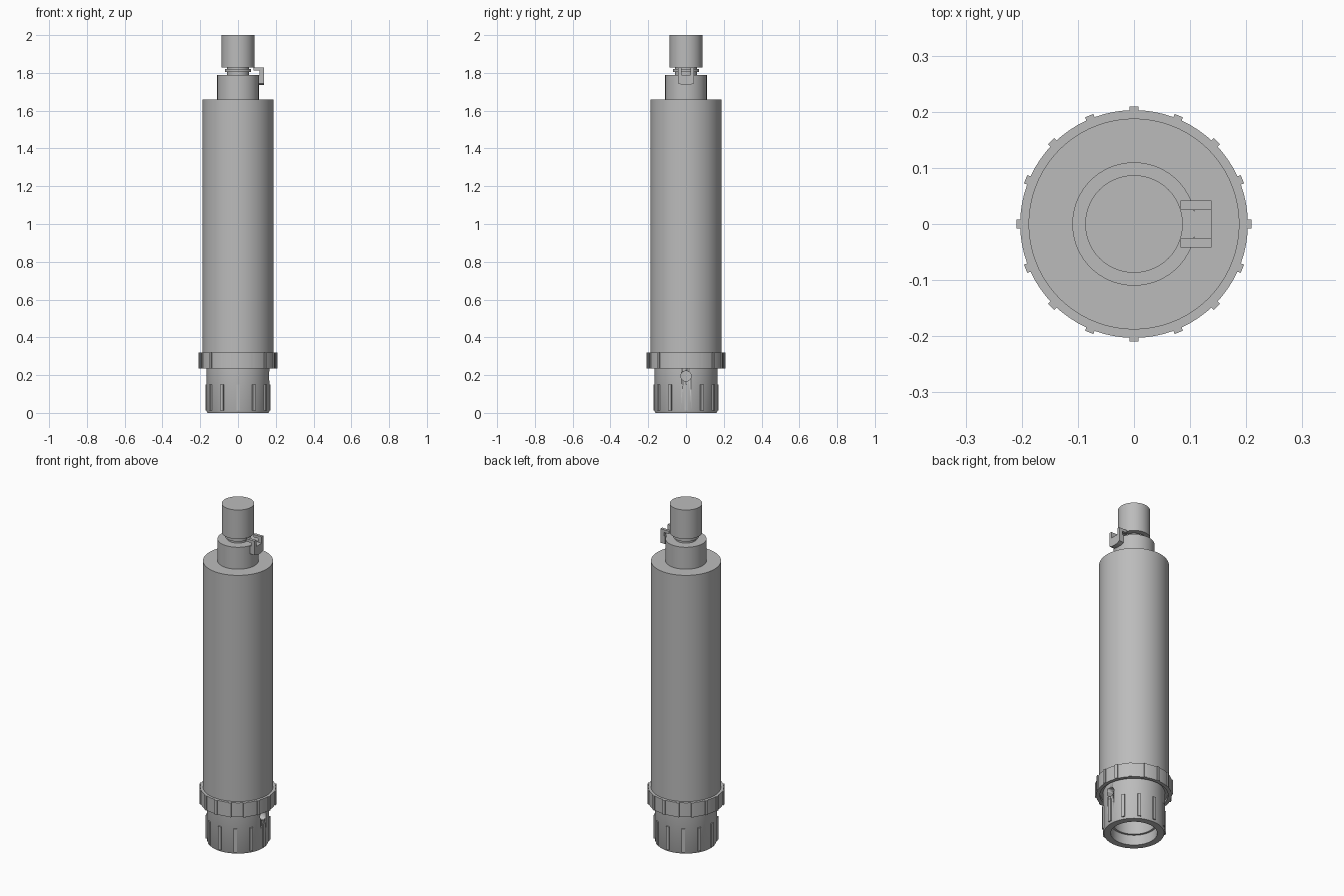
import bpy
import bmesh
import math
from mathutils import Matrix

cube = bpy.data.objects.get("Cube")
if cube:
    bpy.data.objects.remove(cube, do_unlink=True)

grey = bpy.data.materials.new("plain grey")
grey.use_nodes = True
grey.diffuse_color = (0.5, 0.5, 0.5, 1)
grey.node_tree.nodes["Principled BSDF"].inputs["Base Color"].default_value = (0.5, 0.5, 0.5, 1)


def finish(name, bm, smooth=True):
    bmesh.ops.recalc_face_normals(bm, faces=bm.faces)
    mesh = bpy.data.meshes.new(name)
    bm.to_mesh(mesh)
    bm.free()
    mesh.materials.append(grey)
    obj = bpy.data.objects.new(name, mesh)
    bpy.context.collection.objects.link(obj)
    bpy.ops.object.select_all(action="DESELECT")
    obj.select_set(True)
    bpy.context.view_layer.objects.active = obj
    if smooth:
        bpy.ops.object.shade_smooth_by_angle(angle=math.radians(30))
    return obj


def lathe(name, profile, closed=False, steps=72):
    """Spin an (r, z) profile about z; a closed profile makes a hollow ring."""
    bm = bmesh.new()
    verts = [bm.verts.new((r, 0, z)) for r, z in profile]
    pairs = list(zip(verts, verts[1:]))
    if closed:
        pairs.append((verts[-1], verts[0]))
    edges = [bm.edges.new(p) for p in pairs]
    bmesh.ops.spin(bm, geom=verts + edges, cent=(0, 0, 0), axis=(0, 0, 1),
                   angle=math.tau, steps=steps, use_duplicate=False)
    bmesh.ops.remove_doubles(bm, verts=bm.verts, dist=0.0001)
    return finish(name, bm)


def add_box(bm, low, high, turn=0):
    size = [b - a for a, b in zip(low, high)]
    mid = [(a + b) / 2 for a, b in zip(low, high)]
    matrix = Matrix.Rotation(turn, 4, "Z") @ Matrix.Translation(mid) @ Matrix.Diagonal((*size, 1))
    bmesh.ops.create_cube(bm, size=1, matrix=matrix)


def ribs(name, count, inner, outer, width, bottom, top):
    bm = bmesh.new()
    for i in range(count):
        add_box(bm, (inner, -width / 2, bottom), (outer, width / 2, top), math.tau * i / count)
    finish(name, bm, smooth=False)


# Main tube, shoulder neck, stem and top cap
lathe("main_tube", [(0, 0.25), (0.188, 0.25), (0.188, 1.66), (0, 1.66)])
lathe("upper_neck", [(0, 1.65), (0.11, 1.65), (0.11, 1.79), (0, 1.79)])
lathe("stem", [(0, 1.78), (0.057, 1.78), (0.057, 1.805), (0.07, 1.805),
               (0.07, 1.82), (0.057, 1.82), (0.057, 1.84), (0, 1.84)])
lathe("top_cap", [(0, 1.828), (0.087, 1.828), (0.087, 2), (0, 2)])

# Ribbed collar with a recessed underside
lathe("collar", [(0.15, 0.32), (0.203, 0.32), (0.203, 0.235), (0.183, 0.235),
                 (0.183, 0.25), (0.15, 0.25)], closed=True)
ribs("collar_ribs", 16, 0.195, 0.209, 0.016, 0.235, 0.32)

# Hollow lower sleeve with a stepped bore
sleeve = lathe("lower_sleeve", [(0.125, 0), (0.162, 0), (0.166, 0.008), (0.166, 0.26),
                                (0.113, 0.26), (0.113, 0.06), (0.125, 0.06)], closed=True)
ribs("sleeve_ribs", 12, 0.155, 0.173, 0.018, 0.012, 0.15)

# Round side hole through the sleeve wall
bm = bmesh.new()
bmesh.ops.create_cone(bm, cap_ends=True, segments=32, radius1=0.027, radius2=0.027, depth=0.1,
                      matrix=Matrix.Translation((0.16, 0, 0.195)) @ Matrix.Rotation(math.pi / 2, 4, "Y"))
cutter = finish("hole_cutter", bm)
cutter.hide_render = True
cut = sleeve.modifiers.new("side hole", "BOOLEAN")
cut.object = cutter
cut.operation = "DIFFERENCE"
cut.solver = "EXACT"
bpy.context.view_layer.objects.active = sleeve
while sleeve.modifiers[0] != cut:
    bpy.ops.object.modifier_move_up(modifier=cut.name)
bpy.ops.object.modifier_apply(modifier=cut.name)
bpy.data.objects.remove(cutter, do_unlink=True)

# Forked side latch: plate with a rounded foot, two prongs and inward arms
bm = bmesh.new()
outline = [(-0.042, 1.79), (-0.042, 1.745), (-0.022, 1.737), (0, 1.735),
           (0.022, 1.737), (0.042, 1.745), (0.042, 1.79)]
face = bm.faces.new([bm.verts.new((0.108, y, z)) for y, z in outline])
moved = bmesh.ops.extrude_face_region(bm, geom=[face])["geom"]
bmesh.ops.translate(bm, vec=(0.03, 0, 0),
                    verts=[v for v in moved if isinstance(v, bmesh.types.BMVert)])
for side in (-1, 1):
    low, high = sorted((side * 0.025, side * 0.042))
    add_box(bm, (0.115, low, 1.785), (0.138, high, 1.828))
    add_box(bm, (0.083, low, 1.812), (0.12, high, 1.828))
finish("side_latch", bm, smooth=False)
